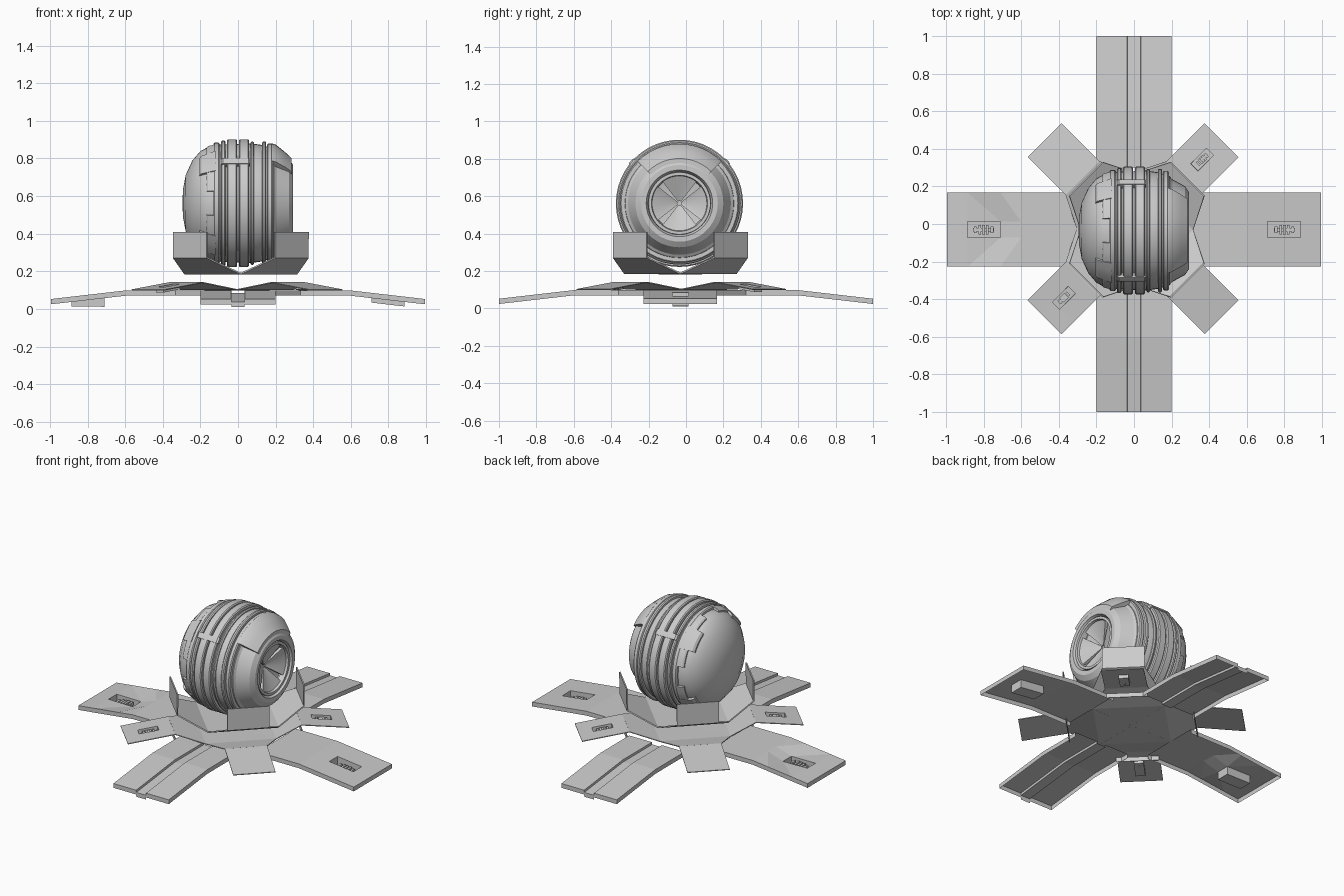
import bpy, bmesh, math
from mathutils import Matrix, Vector

if "Cube" in bpy.data.objects:
    bpy.data.objects.remove(bpy.data.objects["Cube"])

CY, CZ, SEG = -0.035, 0.562, 48      # axis of the round body


def finish(name, bm, smooth=False, thick=0, matrix=None, bevel=0):
    bmesh.ops.remove_doubles(bm, verts=bm.verts, dist=1e-5)
    bmesh.ops.recalc_face_normals(bm, faces=bm.faces)
    me = bpy.data.meshes.new(name)
    bm.to_mesh(me)
    bm.free()
    ob = bpy.data.objects.new(name, me)
    bpy.context.collection.objects.link(ob)
    if matrix:
        ob.matrix_world = matrix
    if thick:
        m = ob.modifiers.new("thickness", 'SOLIDIFY')
        m.thickness, m.offset = thick, 0
    if smooth:
        bpy.ops.object.select_all(action='DESELECT')
        ob.select_set(True)
        bpy.context.view_layer.objects.active = ob
        bpy.ops.object.shade_smooth_by_angle(angle=math.radians(25))
    return ob


def poly(bm, *pts):
    return bm.faces.new([bm.verts.new(p) for p in pts])


def lathe(name, prof, a0=0, a1=360, smooth=True):
    """Turn (x, r) points round the body axis; a partial turn is a closed block."""
    full = a1 - a0 >= 360
    n = max(3, round(SEG * (a1 - a0) / 360))
    pts = prof if full else prof + prof[:1]
    bm = bmesh.new()
    ring = lambda a: [(x, CY + r * math.cos(a), CZ + r * math.sin(a)) for x, r in pts]
    rows = [ring(math.radians(a0 + (a1 - a0) * i / n)) for i in range(n + 1)]
    for p, q in zip(rows, rows[1:]):
        for j in range(len(pts) - 1):
            poly(bm, p[j], p[j + 1], q[j + 1], q[j])
    if not full:
        poly(bm, *rows[0][:-1])
        poly(bm, *rows[-1][:-1])
    bmesh.ops.remove_doubles(bm, verts=bm.verts, dist=1e-5)
    bmesh.ops.dissolve_degenerate(bm, edges=bm.edges, dist=1e-5)
    return finish(name, bm, smooth)


def box(bm, c, s):
    bmesh.ops.create_cube(bm, size=1, matrix=Matrix.Translation(c) @ Matrix.Diagonal((*s, 1)))


def panel(bm, us, vs, h, hole=None, depth=0, skirt=0, ends=True):
    """Sheet over a u/v grid, with an optional sunk pocket and a skirt round the rim."""
    P = lambda i, j, d=0: Vector((us[i], vs[j], h(us[i], vs[j]) - d))
    nu, nv = len(us) - 1, len(vs) - 1
    for i in range(nu):
        for j in range(nv):
            d = depth if hole == (i, j) else 0
            q = [(i, j), (i + 1, j), (i + 1, j + 1), (i, j + 1)]
            poly(bm, *[P(*k, d) for k in q])
            if d:
                for a, b in zip(q, q[1:] + q[:1]):
                    poly(bm, P(*a), P(*b), P(*b, d), P(*a, d))
    if skirt:
        for i in range(nu):
            for j in (0, nv):
                poly(bm, P(i, j), P(i + 1, j), P(i + 1, j, skirt), P(i, j, skirt))
        for j in range(nv):
            poly(bm, P(nu, j), P(nu, j + 1), P(nu, j + 1, skirt), P(nu, j, skirt))


def place(x, y, deg):
    return Matrix.Translation((x, y, 0)) @ Matrix.Rotation(math.radians(deg), 4, 'Z')


# Round body: domed cap, banded middle, tapered nose with a sunk face
lathe("body_core", [(-.295, 0), (-.293, .07), (-.278, .15), (-.243, .227), (-.2, .277),
                    (-.165, .296), (-.13, .302), (-.09, .312), (.07, .318), (.125, .31),
                    (.19, .29), (.20, .275), (.272, .235), (.292, .205), (.292, .178),
                    (.265, .165), (.235, .155), (.2, 0)])
# Raised bands round the middle
for k, (x0, x1, r) in enumerate([(-.13, -.097, .322), (-.09, -.067, .333), (-.058, -.005, .34),
                                 (.005, .058, .34), (.066, .085, .328), (.127, .15, .328),
                                 (.154, .185, .318)]):
    c = .006
    lathe(f"band_{k}", [(x0, r - .035), (x0, r - c), (x0 + c, r), (x1 - c, r),
                        (x1, r - c), (x1, r - .035)])
# Stepped plates round the cap, leaving gaps at the sides
for k in range(4):
    a = 90 * k + 45
    lathe(f"cap_plate_{k}", [(-.168, .26), (-.168, .302), (-.16, .31), (-.128, .318), (-.128, .26)],
          a - 33, a + 33)
    lathe(f"cap_tab_{k}", [(-.205, .25), (-.205, .282), (-.195, .296), (-.12, .328), (-.12, .27)],
          a - 13, a + 13)
# Raised plates over the nose and the middle, top quarter
lathe("nose_top_plate", [(.18, .26), (.18, .318), (.2, .312), (.25, .272), (.285, .24), (.285, .2)],
      45, 135)
for k, a in enumerate((38, 136)):
    lathe(f"side_clamp_{k}", [(-.09, .3), (-.09, .336), (-.08, .345), (.055, .345), (.065, .338),
                              (.065, .3)], a, a + 6)
# Four wedges of the sunk face, with slots making a cross
for k in range(4):
    a = 90 * k
    lathe(f"face_wedge_{k}", [(.212, .012), (.272, .155), (.255, .165), (.198, .012)],
          a - 38, a + 38, False)
lathe("face_ring", [(.25, .142), (.283, .15), (.283, .166), (.25, .17)], 0, 359.9)


# Ground arms: a flat inner part folding down to the tip
def arm_h(u, v=0):
    return .098 if u < .6 else .098 - (u - .6) * .115


def dent_h(u, v):
    return arm_h(u) - (.022 if abs(u - .71) < .001 and abs(v) < .1 else 0)


def latch(bm, u, z, s, slope):
    """Small clamp with rollers sitting in a pocket."""
    for du in (-.045, -.02, 0, .02, .045):
        w = .05 if abs(du) < .03 else .036
        box(bm, (u + du * s, 0, z - du * s * slope), (.014 * s, w * s, .024 * s))
    box(bm, (u, 0, z - .004), (.11 * s, .018 * s, .014 * s))


for name, deg, h in (("right_arm", 0, arm_h), ("left_arm", 180, dent_h)):
    bm = bmesh.new()
    panel(bm, [.3, .6, .71, .885, .995], [-.197, -.043, .043, .197], h, (2, 1), .052, .028)
    latch(bm, .8, .043, 1.0, .115)
    if deg:     # fold lines of the sunk notch
        bmesh.ops.triangulate(bm, faces=[f for f in bm.faces if len({round(v.co.z, 3) for v in f.verts}) > 2])
    finish(name, bm, matrix=place(0, -.03, deg))

for name, deg in (("back_arm", 90), ("front_arm", -90)):
    bm = bmesh.new()
    groove = lambda u, v: arm_h(u) - (.014 if abs(v) < .035 else 0)
    panel(bm, [.3, .6, 1.0], [-.2, -.036, -.034, .034, .036, .2], groove, skirt=.028)
    finish(name, bm, matrix=place(0, 0, deg))

# Four diagonal flaps of the base, and the four-sided cradle above them
W, R, D = .127, .38, .212
for k in range(4):
    deg = 45 + 90 * k
    bm = bmesh.new()
    flap_h = lambda u, v: .14 - (u - R) * .135
    pocket = (1, 1) if k % 2 == 0 else None
    panel(bm, [R, .46, .58, .665], [-W, -.028, .028, W], flap_h, pocket, .024)
    if pocket:
        latch(bm, .52, .107, .65, .135)
    poly(bm, (R, -W, .14), (R, W, .14), (D, D, .103), (D, -D, .103))
    poly(bm, (D, -D, .103), (D, D, .103), (0, 0, .1))
    finish(f"base_flap_{k}", bm, thick=.005, matrix=place(-.005, -.025, deg))

    bm = bmesh.new()
    poly(bm, (R, -W, .41), (R, W, .41), (R, W, .272), (R, -W, .272))
    poly(bm, (R, -W, .272), (R, W, .272), (D, D, .188), (D, -D, .188))
    poly(bm, (D, -D, .188), (D, D, .188), (0, 0, .186))
    finish(f"cradle_petal_{k}", bm, thick=.008, matrix=place(.015, -.03, deg))

    # Short rim between neighbouring arms
    bm = bmesh.new()
    poly(bm, (R, -W, .098), (R, W, .098), (R, W, .07), (R, -W, .07))
    finish(f"corner_rim_{k}", bm, thick=.004, matrix=place(0, -.02, deg))
